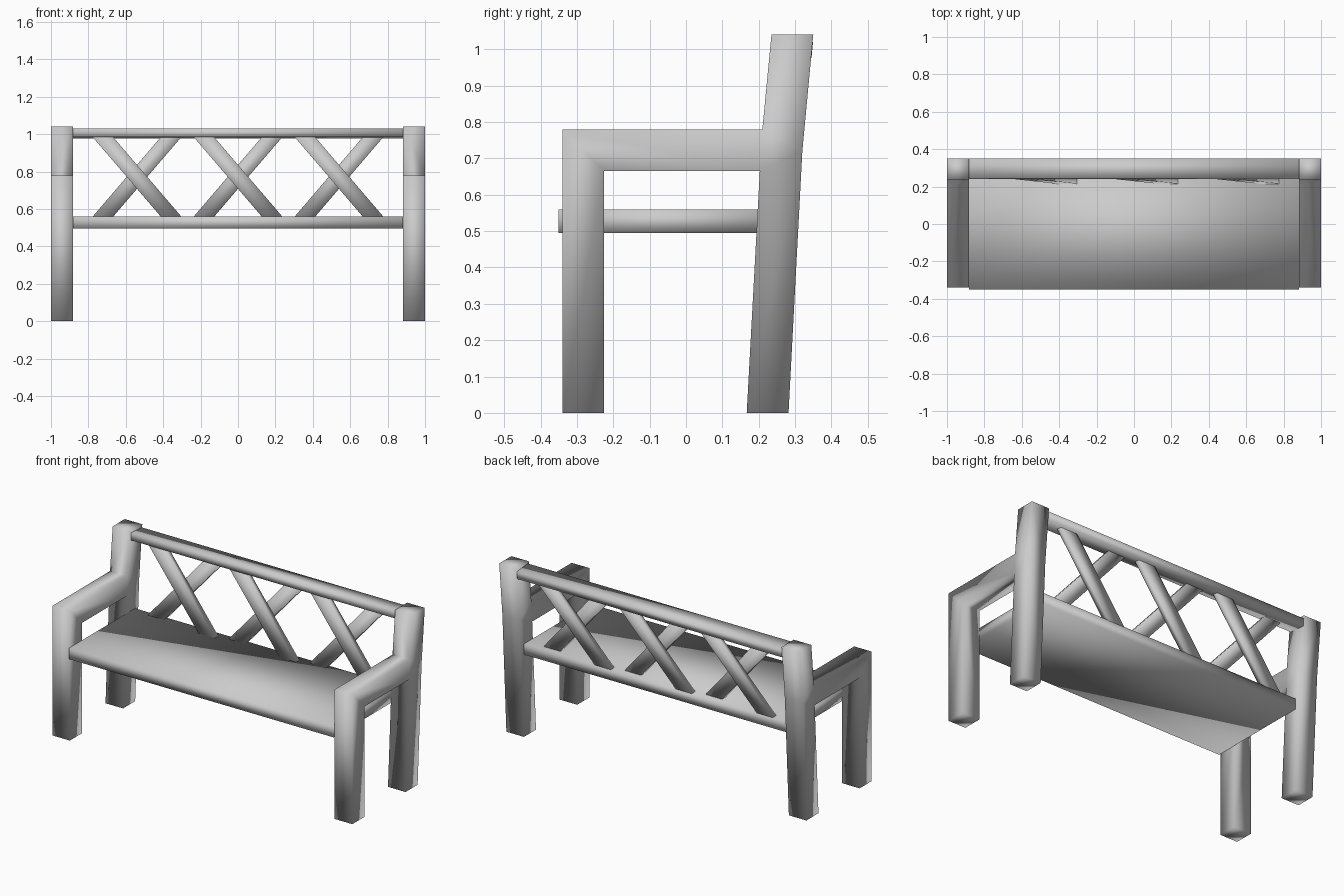
import bpy, bmesh
from mathutils import Vector, Matrix
import math

if "Cube" in bpy.data.objects:
    bpy.data.objects.remove(bpy.data.objects["Cube"])


def extrude_object(name, points, faces, offset):
    """Flat faces extruded along an offset into a closed smooth-shaded solid."""
    bm = bmesh.new()
    verts = [bm.verts.new(p) for p in points]
    flat = [bm.faces.new([verts[i] for i in f]) for f in faces]
    result = bmesh.ops.extrude_face_region(bm, geom=flat, use_keep_orig=True)
    moved = [g for g in result["geom"] if isinstance(g, bmesh.types.BMVert)]
    bmesh.ops.translate(bm, verts=moved, vec=Vector(offset))
    bmesh.ops.recalc_face_normals(bm, faces=bm.faces)
    for f in bm.faces:
        f.smooth = True
    mesh = bpy.data.meshes.new(name)
    bm.to_mesh(mesh)
    bm.free()
    obj = bpy.data.objects.new(name, mesh)
    bpy.context.collection.objects.link(obj)
    return obj


def box(name, center, size, tilt=0.0):
    x, y, z = (s / 2 for s in size)
    corners = [(-x, -y, -z), (-x, y, -z), (-x, y, z), (-x, -y, z)]
    obj = extrude_object(name, corners, [(0, 1, 2, 3)], (size[0], 0, 0))
    obj.data.transform(Matrix.Translation(center) @ Matrix.Rotation(tilt, 4, 'X'))
    return obj


# Side frames: front leg, armrest and leaning back post in one profile
profile = [(-.34, 0), (-.225, 0), (-.225, .665), (-.34, .78),
           (.203, .665), (.21, .78), (.167, 0), (.282, 0),
           (.32, .72), (.35, 1.04), (.235, 1.04)]
quads = [(0, 1, 2, 3), (3, 2, 4, 5), (6, 7, 8, 4), (4, 8, 5), (5, 8, 9, 10)]
frame = extrude_object("side_frames", [(.883, y, z) for y, z in profile],
                       quads, (.117, 0, 0))
mirror = frame.modifiers.new("Mirror", 'MIRROR')
mirror.use_axis[0] = True
mirror.use_mirror_merge = False

# Seat board and tilted top rail
box("seat", (0, -.035, .5275), (1.766, .63, .065))
box("top_rail", (0, .295, 1.003), (1.766, .105, .045), -math.radians(5.4))

# Crossed back slats: one direction in front, the other behind
LOW, HIGH, LEAN = .558, .985, .04
for i, cx in enumerate((-.54, 0, .54)):
    for layer, side, y in (("front", -1, .215), ("rear", 1, .248)):
        top, bottom, w = cx + side * .183, cx - side * .183, .055
        pts = [(bottom - w, y, LOW), (bottom + w, y, LOW),
               (top + w, y + LEAN, HIGH), (top - w, y + LEAN, HIGH)]
        extrude_object(f"{layer}_slat_{i + 1}", pts, [(0, 1, 2, 3)], (0, .032, 0))
